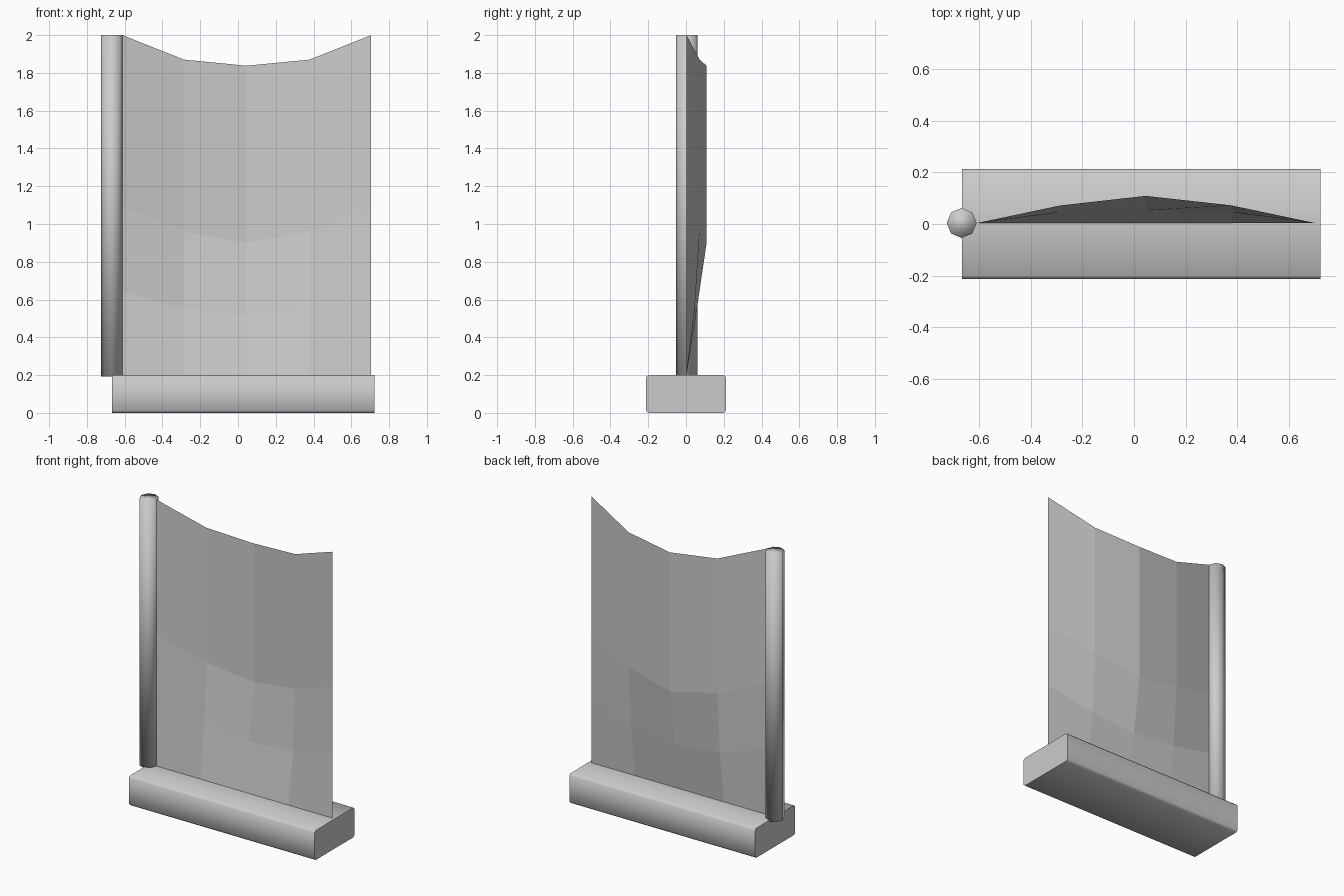
import bpy, bmesh, math

if "Cube" in bpy.data.objects:
    bpy.data.objects.remove(bpy.data.objects["Cube"])

def make_object(name, bm):
    bmesh.ops.recalc_face_normals(bm, faces=bm.faces)
    me = bpy.data.meshes.new(name)
    bm.to_mesh(me)
    bm.free()
    ob = bpy.data.objects.new(name, me)
    bpy.context.collection.objects.link(ob)
    bpy.ops.object.select_all(action='DESELECT')
    ob.select_set(True)
    bpy.context.view_layer.objects.active = ob
    return ob

# Base block: chamfered rectangle swept along x
hy, h, c = 0.213, 0.2, 0.012
profile = [(-hy + c, 0), (hy - c, 0), (hy, c), (hy, h - c),
           (hy - c, h), (-hy + c, h), (-hy, h - c), (-hy, c)]
bm = bmesh.new()
end = bm.faces.new([bm.verts.new((-0.666, y, z)) for y, z in profile])
ext = bmesh.ops.extrude_face_region(bm, geom=[end], use_keep_orig=True)
moved = [e for e in ext["geom"] if isinstance(e, bmesh.types.BMVert)]
bmesh.ops.translate(bm, verts=moved, vec=(0.722 + 0.666, 0, 0))
make_object("base_block", bm)
bpy.ops.object.shade_smooth_by_angle(angle=math.radians(60))

# Eight-sided post at the left end
z0, z1 = 0.193, 2.0
bpy.ops.mesh.primitive_cylinder_add(vertices=8, radius=0.058, depth=z1 - z0,
                                    location=(-0.668, 0.004, (z0 + z1) / 2))
post = bpy.context.object
post.name = "post"
bpy.ops.object.shade_smooth()

# Curved panel: symmetric rows of (z, y) from edge to middle
xs = [-0.612, -0.285, 0.045, 0.378, 0.705]
rows = [
    [(0.2, 0.003)] * 3,
    [(0.64, 0.003), (0.55, 0.046), (0.52, 0.053)],
    [(1.09, 0.003), (0.96, 0.072), (0.90, 0.109)],
    [(2.0, 0.003), (1.87, 0.072), (1.838, 0.109)],
]
bm = bmesh.new()
grid = [[bm.verts.new((x, y, z)) for x, (z, y) in zip(xs, r + r[1::-1])]
        for r in rows]
for low, high in zip(grid, grid[1:]):
    for i in range(4):
        bm.faces.new((low[i], low[i + 1], high[i + 1], high[i]))
make_object("curved_panel", bm)
